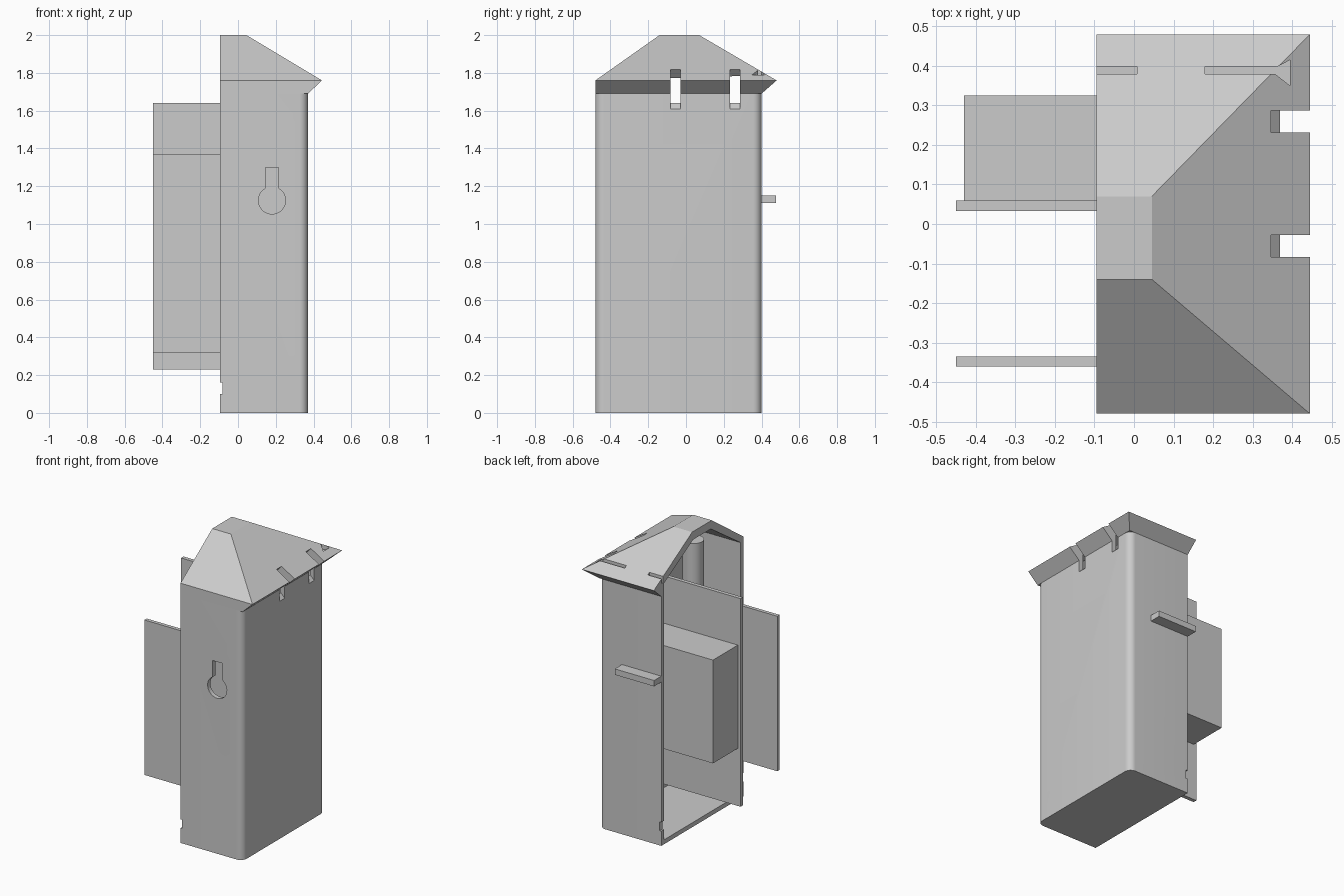
import bpy, bmesh, math
from mathutils import Vector

cube = bpy.data.objects.get("Cube")
if cube:
    bpy.data.objects.remove(cube)

grey = bpy.data.materials.new("plain grey")
grey.use_nodes = True
colour = (0.6, 0.6, 0.6, 1)
grey.diffuse_color = colour
grey.node_tree.nodes["Principled BSDF"].inputs["Base Color"].default_value = colour

OPEN, SIDE, FRONT, BACK = -0.095, 0.37, -0.48, 0.40   # outer wall planes
WALL, EAVE, TOP = 0.03, 1.76, 2.0


def finish(name, bm):
    bmesh.ops.recalc_face_normals(bm, faces=bm.faces)
    mesh = bpy.data.meshes.new(name)
    bm.to_mesh(mesh)
    bm.free()
    mesh.materials.append(grey)
    ob = bpy.data.objects.new(name, mesh)
    bpy.context.collection.objects.link(ob)
    return ob


def prism(name, profile, axis, lo, hi):
    """Extrude a closed 2D profile along an axis."""
    def place(p, d):
        q = list(p)
        q.insert(axis, d)
        return Vector(q)
    bm = bmesh.new()
    face = bm.faces.new([bm.verts.new(place(p, lo)) for p in profile])
    ext = bmesh.ops.extrude_face_region(bm, geom=[face])["geom"]
    shift = place((0, 0), hi - lo)
    bmesh.ops.translate(bm, vec=shift, verts=[v for v in ext if isinstance(v, bmesh.types.BMVert)])
    return finish(name, bm)


def box(name, x, y, z):
    return prism(name, [(x[0], y[0]), (x[1], y[0]), (x[1], y[1]), (x[0], y[1])], 2, *z)


def hull(name, points):
    bm = bmesh.new()
    for p in points:
        bm.verts.new(p)
    bmesh.ops.convex_hull(bm, input=bm.verts)
    bmesh.ops.dissolve_limit(bm, angle_limit=0.01, verts=bm.verts, edges=bm.edges)
    return finish(name, bm)


def rect(x, y, z):
    return [(a, b, z) for a in x for b in y]


def arc(cx, cy, r, start, end, n):
    angles = [math.radians(start + (end - start) * i / n) for i in range(n + 1)]
    return [(cx + r * math.cos(a), cy + r * math.sin(a)) for a in angles]


def cut(ob, cutters):
    for c in cutters:
        c.hide_render = True
        m = ob.modifiers.new("cut", "BOOLEAN")
        m.operation, m.solver, m.object = "DIFFERENCE", "EXACT", c
    bpy.context.view_layer.update()
    evaluated = ob.evaluated_get(bpy.context.evaluated_depsgraph_get())
    ob.data = bpy.data.meshes.new_from_object(evaluated)
    ob.modifiers.clear()
    for c in set(cutters):
        bpy.data.objects.remove(c)


def smooth(ob):
    bpy.ops.object.select_all(action="DESELECT")
    ob.select_set(True)
    bpy.context.view_layer.objects.active = ob
    bpy.ops.object.shade_smooth_by_angle(angle=math.radians(30))


def strap_cutters():
    # sloping slots through the eave and the top of the side wall
    profile = [(0.347, 1.82), (0.3, 1.77), (0.3, 1.68), (SIDE, 1.61),
               (0.5, 1.61), (0.5, 1.9), (0.36, 1.9)]
    return [prism("slot_cutter", profile, 1, y, y + 0.055) for y in (-0.083, 0.232)]


# Hollow housing, open on one side, with two rounded corners
r = 0.045
outline = [(OPEN, FRONT)] + arc(SIDE - r, FRONT + r, r, -90, 0, 8) \
    + arc(SIDE - r, BACK - r, r, 0, 90, 8) + [(OPEN, BACK)]
housing = prism("housing", outline, 2, 0, 1.69)
cavity = box("cavity", (-0.3, SIDE - WALL), (FRONT + WALL, BACK - WALL), (WALL, 1.9))
keyhole = [(0.215, 1.30), (0.145, 1.30)] + arc(0.18, 1.125, 0.072, 119, 421, 32)
hole = prism("hole", keyhole, 1, -0.6, FRONT + WALL + 0.01)
notches = [box("notch", (-0.2, OPEN + 0.012), (y - 0.05, y + 0.05), (0.1, 0.16))
           for y in (FRONT, BACK)]
cut(housing, [cavity, hole] + notches + strap_cutters())
smooth(housing)

# Hipped roof shell with an undercut eave
roof = hull("roof",
            rect((OPEN, 0.045), (-0.14, 0.07), TOP)
            + rect((OPEN, 0.445), (FRONT, 0.48), EAVE)
            + rect((OPEN, SIDE), (FRONT, BACK), 1.69))
inside = hull("roof_inside",
              rect((-0.3, 0.03), (-0.13, 0.06), 1.945)
              + rect((-0.3, SIDE - WALL), (FRONT + WALL,), 1.73)
              + rect((-0.3, SIDE - WALL), (BACK - WALL,), 1.77)
              + rect((-0.3, SIDE - WALL), (FRONT + WALL, BACK - WALL), 1.6))
grooves = [box("groove", x, (0.38, 0.398), (1.775, 1.95)) for x in ((-0.2, 0.008), (0.18, 0.36))]
flare = prism("flare", [(0.345, 0.389), (0.395, 0.35), (0.395, 0.415)], 2, 1.775, 1.95)
cut(roof, [inside, flare] + grooves + strap_cutters())

# Circuit boards and the block mounted on one of them
box("front_board", (-0.45, 0.335), (-0.36, -0.335), (0.32, 1.37))
box("rear_board", (-0.45, 0.335), (0.033, 0.059), (0.23, 1.64))
box("mounted_block", (-0.43, 0.2), (0.059, 0.325), (0.62, 1.32))

# Round cell standing between the boards
cell = prism("cell", arc(0.1, -0.22, 0.067, 0, 348.75, 31), 2, 0.4, 1.79)
smooth(cell)

# Tab on the back wall
box("back_tab", (OPEN, 0.2), (BACK - 0.01, 0.477), (1.11, 1.15))
